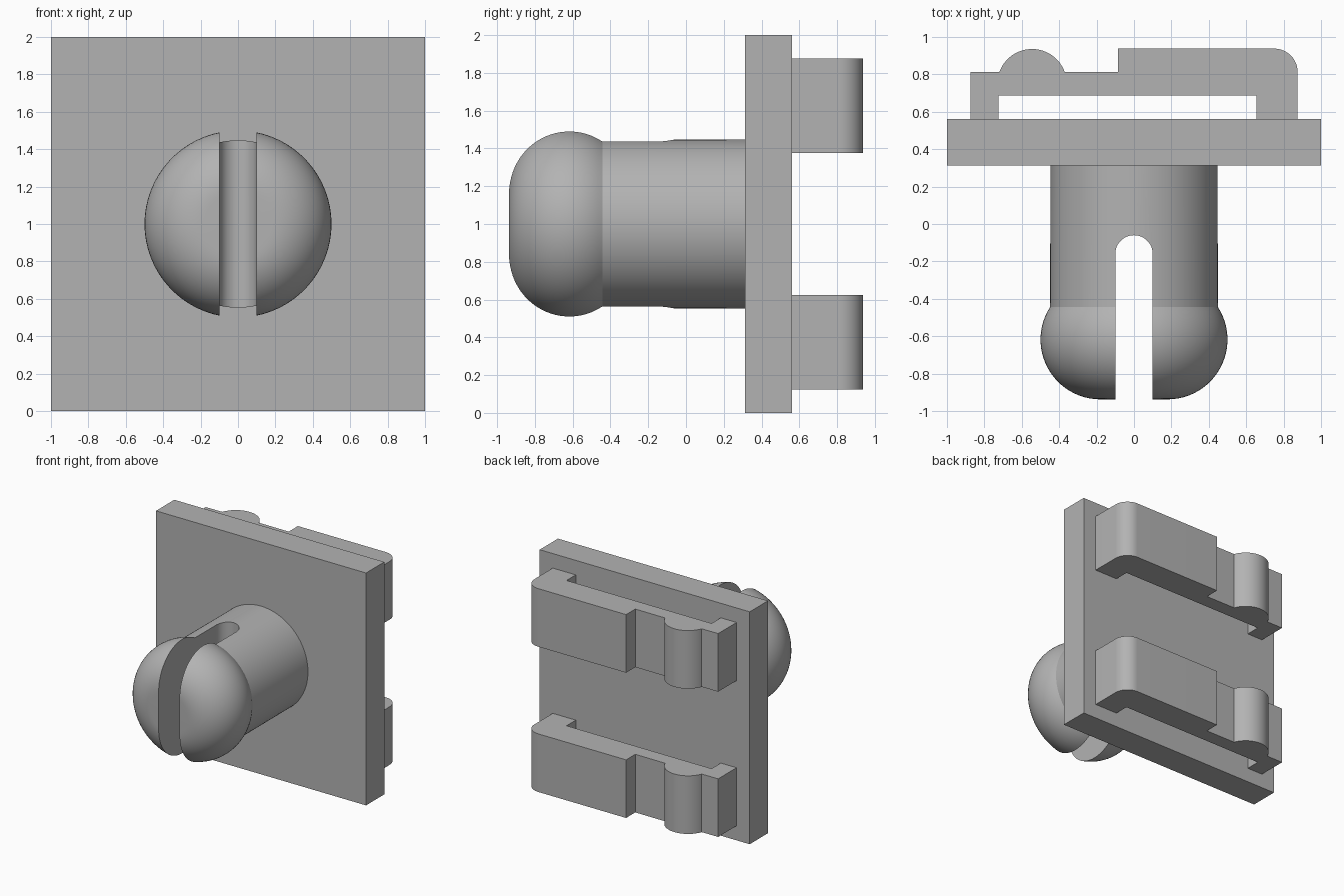
import bpy
import bmesh
from math import sin, cos, pi, radians
from mathutils import Matrix, Vector

old = bpy.data.objects.get("Cube")
if old:
    bpy.data.objects.remove(old, do_unlink=True)

grey = bpy.data.materials.new("plain grey")
grey.use_nodes = True
colour = (0.45, 0.45, 0.45, 1)
grey.diffuse_color = colour
grey.node_tree.nodes["Principled BSDF"].inputs["Base Color"].default_value = colour


def arc(cx, cy, r, start, end, steps):
    """Points on a circular arc, angles in degrees."""
    angles = [radians(start + (end - start) * i / steps) for i in range(steps + 1)]
    return [(cx + r * cos(a), cy + r * sin(a)) for a in angles]


def make_object(name, bm):
    bmesh.ops.recalc_face_normals(bm, faces=bm.faces)
    mesh = bpy.data.meshes.new(name)
    bm.to_mesh(mesh)
    bm.free()
    mesh.materials.append(grey)
    obj = bpy.data.objects.new(name, mesh)
    bpy.context.collection.objects.link(obj)
    return obj


def extrude_profile(name, points, bottom, top):
    """Raise a closed outline in x and y from bottom to top."""
    bm = bmesh.new()
    face = bm.faces.new([bm.verts.new((x, y, bottom)) for x, y in points])
    moved = bmesh.ops.extrude_face_region(bm, geom=[face], use_keep_orig=True)
    verts = [g for g in moved["geom"] if isinstance(g, bmesh.types.BMVert)]
    bmesh.ops.translate(bm, verts=verts, vec=(0, 0, top - bottom))
    return make_object(name, bm)


def smooth(obj):
    bpy.ops.object.select_all(action="DESELECT")
    obj.select_set(True)
    bpy.context.view_layer.objects.active = obj
    bpy.ops.object.shade_smooth_by_angle(angle=radians(25))


# Mounting plate
FRONT, BACK = 0.313, 0.562
extrude_profile("plate", [(-1, FRONT), (1, FRONT), (1, BACK), (-1, BACK)], 0, 2)

# Pin with a rounded head, turned about the y axis
outline = [(0, -0.9375)] + arc(0.18, -0.6175, 0.32, -90, 33, 24) + [(0.447, FRONT + 0.02), (0, FRONT + 0.02)]
bm = bmesh.new()
SIDES = 96
rings = []
for r, y in outline:
    if r == 0:
        rings.append([bm.verts.new((0, y, 1))])
    else:
        rings.append([bm.verts.new((r * cos(2 * pi * i / SIDES), y, 1 + r * sin(2 * pi * i / SIDES)))
                      for i in range(SIDES)])
for a, b in zip(rings, rings[1:]):
    for i in range(SIDES):
        j = (i + 1) % SIDES
        quad = [a[i % len(a)], a[j % len(a)], b[j % len(b)], b[i % len(b)]]
        bm.faces.new(list(dict.fromkeys(quad)))
pin = make_object("split_pin", bm)

# Round-ended slot through the pin
slot_outline = [(-0.1, -1.2), (0.1, -1.2)] + arc(0, -0.16, 0.1, 0, 180, 24)
cutter = extrude_profile("slot_cutter", slot_outline, 0.2, 1.8)
cutter.hide_render = True
cut = pin.modifiers.new("slot", "BOOLEAN")
cut.operation = "DIFFERENCE"
cut.solver = "EXACT"
cut.object = cutter
bpy.ops.object.select_all(action="DESELECT")
pin.select_set(True)
bpy.context.view_layer.objects.active = pin
bpy.ops.object.modifier_apply(modifier=cut.name)
bpy.data.objects.remove(cutter, do_unlink=True)
smooth(pin)

# Back brackets: two feet, a bridge, a round rib and a raised pad
bracket = [(-0.725, BACK), (-0.875, BACK), (-0.875, 0.8125)]
bracket += arc(-0.545, 0.75, 0.1855, 160, 20, 24)
bracket += [(-0.086, 0.8125), (-0.086, 0.9375)]
bracket += arc(0.75, 0.8125, 0.125, 90, 0, 16)
bracket += [(0.875, BACK), (0.656, BACK), (0.656, 0.6875), (-0.725, 0.6875)]
for name, bottom in (("lower_bracket", 0.125), ("upper_bracket", 1.375)):
    smooth(extrude_profile(name, bracket, bottom, bottom + 0.5))
